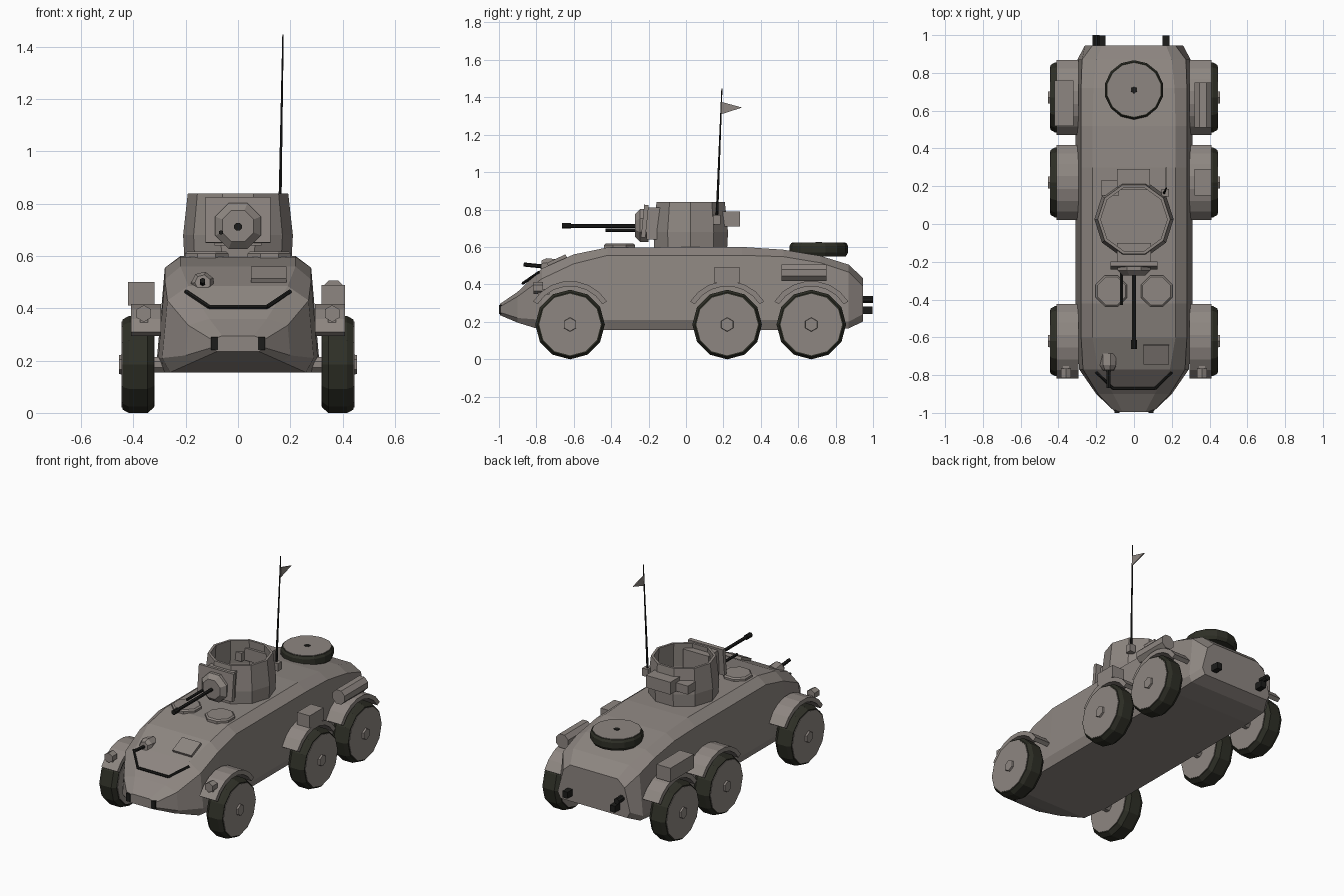
import bpy, bmesh, math
from mathutils import Vector

if "Cube" in bpy.data.objects:
    bpy.data.objects.remove(bpy.data.objects["Cube"])

def material(name, rgb):
    m = bpy.data.materials.new(name)
    m.diffuse_color = (*rgb, 1)
    m.use_nodes = True
    m.node_tree.nodes["Principled BSDF"].inputs["Base Color"].default_value = m.diffuse_color
    return m

GREY = material("armour grey", (0.27, 0.24, 0.22))
RUBBER = material("tyre dark", (0.028, 0.029, 0.02))
BLACK = material("gun black", (0.012, 0.012, 0.011))

def finish(name, bm, mat):
    bmesh.ops.recalc_face_normals(bm, faces=bm.faces)
    me = bpy.data.meshes.new(name)
    bm.to_mesh(me)
    bm.free()
    me.materials.append(mat)
    ob = bpy.data.objects.new(name, me)
    bpy.context.collection.objects.link(ob)
    return ob

def loft(name, rings, mat, caps=True):
    """Skin a list of closed rings with equal point counts."""
    bm = bmesh.new()
    vs = [[bm.verts.new(p) for p in r] for r in rings]
    n = len(vs[0])
    for a, b in zip(vs, vs[1:]):
        for i in range(n):
            j = (i + 1) % n
            bm.faces.new((a[i], a[j], b[j], b[i]))
    if caps:
        bm.faces.new(vs[0])
        bm.faces.new(vs[-1])
    return finish(name, bm, mat)

def lathe(name, origin, axis, profile, n, mat, phase=0.5):
    """Spin (radius, height) pairs round an axis through origin."""
    q = Vector((0, 0, 1)).rotation_difference(Vector(axis).normalized())
    o = Vector(origin)
    rings = [[o + q @ Vector((r * math.cos(2 * math.pi * (i + phase) / n),
                              r * math.sin(2 * math.pi * (i + phase) / n), h))
              for i in range(n)] for r, h in profile]
    return loft(name, rings, mat)

def rod(name, p, q, r, mat, n=6, r2=None):
    d = Vector(q) - Vector(p)
    return lathe(name, p, d, [(r, 0), (r2 or r, d.length)], n, mat)

def box(name, x, y, z, mat, tilt=0):
    bm = bmesh.new()
    bmesh.ops.create_cube(bm, size=1)
    for v in bm.verts:
        v.co = (v.co.x * (x[1] - x[0]), v.co.y * (y[1] - y[0]), v.co.z * (z[1] - z[0]))
    ob = finish(name, bm, mat)
    ob.location = (sum(x) / 2, sum(y) / 2, sum(z) / 2)
    ob.rotation_euler.x = tilt
    return ob

# Hull: stations of (y, then half-width and height of floor, sill, shoulder, deck edge)
stations = [
    (-0.995, .08, .235, .10, .25, .10, .28, .06, .295),
    (-0.90, .17, .195, .20, .22, .19, .335, .11, .36),
    (-0.77, .26, .155, .29, .21, .27, .43, .19, .485),
    (-0.60, .285, .155, .305, .21, .28, .51, .22, .56),
    (-0.42, .285, .155, .31, .21, .28, .555, .22, .597),
    (0.30, .285, .155, .31, .21, .28, .555, .22, .60),
    (0.52, .285, .155, .31, .21, .28, .548, .22, .585),
    (0.72, .285, .155, .31, .21, .28, .515, .215, .552),
    (0.87, .28, .165, .30, .20, .275, .465, .20, .505),
    (0.945, .24, .20, .26, .24, .22, .39, .17, .435)]
rings = []
for s in stations:
    half = [(s[k], s[0], s[k + 1]) for k in (1, 3, 5, 7)]
    rings.append(half + [(-x, y, z) for x, y, z in reversed(half)])
loft("hull", rings, GREY)

# Wheels, hubs, axles and fenders
for side, sx in (("left", -1), ("right", 1)):
    for pos, y in (("front", -.62), ("middle", .22), ("rear", .67)):
        tag = f"{pos}_{side}"
        c = (sx * .382, y, .185)
        lathe(f"tyre_{tag}", c, (sx, 0, 0),
              [(.165, -.06), (.186, -.035), (.186, .035), (.172, .06)], 12, RUBBER, 0)
        lathe(f"wheel_disc_{tag}", c, (sx, 0, 0), [(.16, -.063), (.165, .063)], 12, GREY, 0)
        lathe(f"hub_{tag}", c, (sx, 0, 0), [(.04, .05), (.036, .074)], 6, GREY, 0)
        rod(f"axle_{tag}", (sx * .25, y, .185), (sx * .35, y, .185), .032, GREY, 8)
        arc = []
        for i in range(8):
            a = math.radians(32 + 116 * i / 7)
            arc.append([(sx * x, y + r * math.cos(a), .185 + r * math.sin(a))
                        for x, r in ((.295, .205), (.41, .205), (.41, .233), (.295, .233))])
        loft(f"fender_{tag}", arc, GREY)
    # Headlights
    rod(f"headlight_{side}", (sx * .36, -.765, .38), (sx * .36, -.815, .38), .032, GREY)
    box(f"headlight_bracket_{side}", (sx * .36 - .015, sx * .36 + .015), (-.79, -.73),
        (.345, .375), GREY)

# Stowage on the fenders
box("right_stowage_box", (.32, .41), (.15, .29), (.41, .49), GREY)
box("left_stowage_box", (-.42, -.32), (.52, .76), (.41, .50), GREY)
rod("bedroll", (.365, .51, .462), (.365, .75, .462), .048, GREY, 8)

# Open turret
lathe("turret", (0, .025, 0), (0, 0, 1),
      [(.205, .59), (.21, .68), (.192, .84), (.176, .84), (.185, .69), (.18, .605)],
      10, GREY, 0)
box("turret_rear_box", (-.09, .085), (.18, .29), (.71, .79), GREY)
box("turret_small_box", (-.175, -.08), (.15, .23), (.71, .765), GREY)

# Gun mount and guns
box("gun_block", (-.09, .09), (-.21, -.10), (.64, .81), GREY)
box("gun_shield", (-.125, .125), (-.232, -.208), (.65, .825), GREY, -.1)
lathe("mantlet", (0, -.20, .715), (0, -1, 0), [(.095, 0), (.095, .045), (.065, .072)], 8, GREY)
rod("main_barrel", (0, -.26, .712), (0, -.63, .712), .011, BLACK)
rod("muzzle", (0, -.615, .712), (0, -.662, .712), .016, BLACK, 8)
rod("second_barrel", (-.065, -.22, .69), (-.065, -.43, .69), .009, BLACK)

# Deck hatches
for side, sx in (("left", -1), ("right", 1)):
    lathe(f"hatch_{side}", (sx * .12, -.355, .59), (0, 0, 1),
          [(.09, 0), (.09, .02), (.08, .028)], 8, GREY)

# Hull gun, vision flap and bent bar on the sloped front
lathe("hull_gun_mount", (-.135, -.69, .49), (0, -1, .1), [(.045, 0), (.045, .06), (.03, .085)], 7, GREY)
rod("hull_gun_barrel", (-.135, -.76, .495), (-.135, -.868, .506), .011, BLACK)
box("vision_flap", (.05, .185), (-.745, -.635), (.518, .538), GREY, math.radians(25))
bar = [(-.2, -.785, .465), (-.11, -.872, .405), (.11, -.872, .405), (.2, -.785, .465)]
for i in range(3):
    rod(f"front_bar_{i + 1}", bar[i], bar[i + 1], .008, BLACK)

# Tow hooks and exhausts
for side, sx in (("left", -1), ("right", 1)):
    box(f"front_hook_{side}", (sx * .09 - .014, sx * .09 + .014), (-1, -.94), (.24, .29), BLACK)
    box(f"rear_hook_{side}", (sx * .17 - .018, sx * .17 + .018), (.92, .998), (.24, .282), BLACK)
rod("exhaust_pipe", (-.20, .90, .318), (-.20, 1, .318), .02, BLACK, 8)

# Spare wheel on the rear deck
lathe("spare_tyre", (0, .71, .56), (0, 0, 1),
      [(.145, -.01), (.157, .01), (.157, .045), (.148, .06)], 14, RUBBER)
lathe("spare_disc", (0, .71, .56), (0, 0, 1), [(.14, 0), (.143, .063)], 14, GREY)
lathe("spare_hub", (0, .71, .56), (0, 0, 1), [(.022, .05), (.018, .066)], 6, BLACK)

# Antenna with pennant
box("antenna_base", (.145, .185), (.145, .185), (.72, .77), GREY)
rod("antenna", (.16, .165, .76), (.172, .192, 1.447), .007, BLACK, 6, .003)
loft("pennant", [[(x, .19, 1.375), (x, .30, 1.345), (x, .19, 1.31)] for x in (.168, .174)], GREY)
